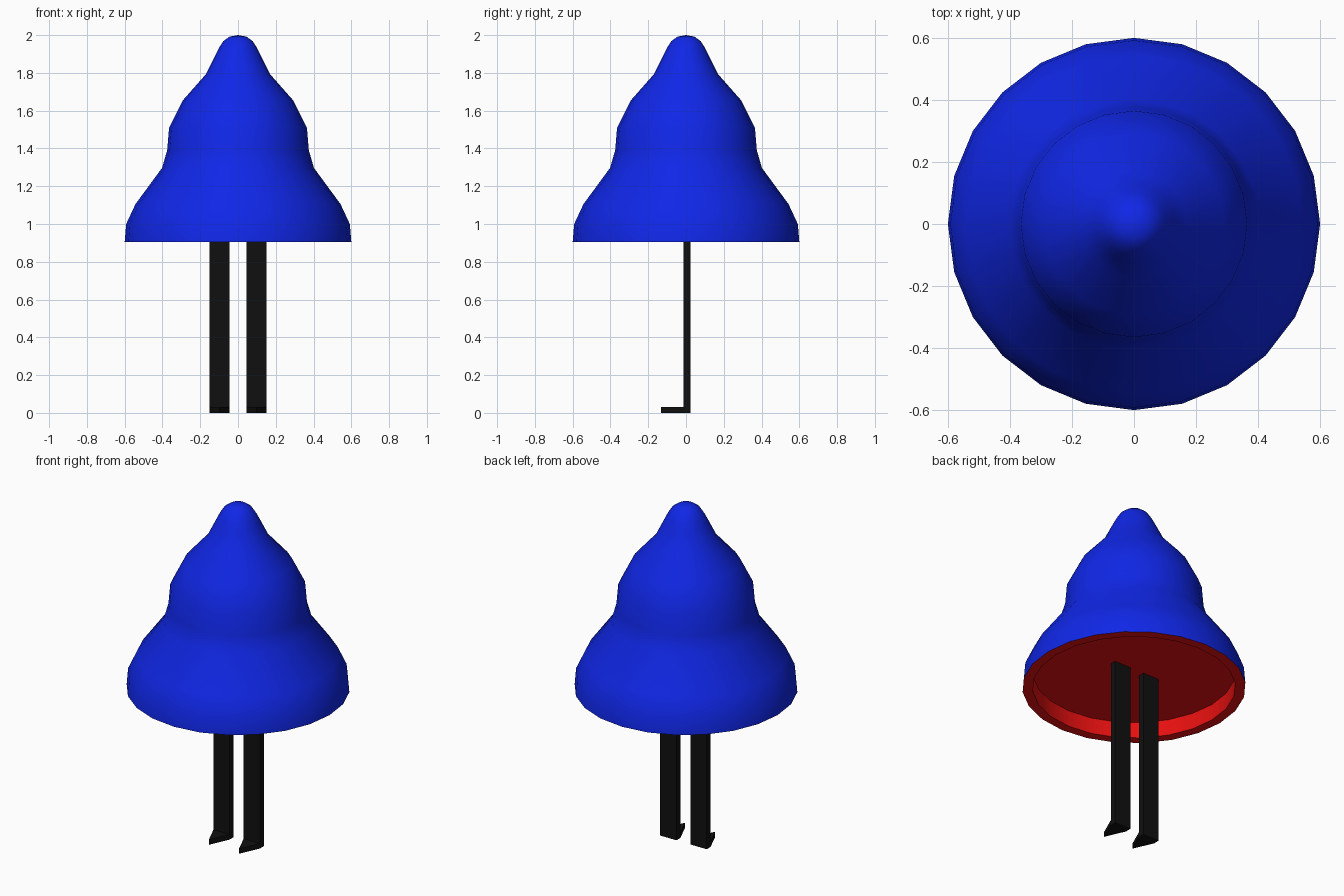
import bpy
import bmesh
import math

if "Cube" in bpy.data.objects:
    bpy.data.objects.remove(bpy.data.objects["Cube"])

SIDES = 24


def material(name, rgb):
    m = bpy.data.materials.new(name)
    m.diffuse_color = (*rgb, 1)
    m.use_nodes = True
    m.node_tree.nodes["Principled BSDF"].inputs["Base Color"].default_value = m.diffuse_color
    return m


blue = material("blue", (0.005, 0.02, 0.8))
red = material("red", (0.8, 0.005, 0.005))
black = material("black", (0.005, 0.005, 0.005))


def add_object(name, bm, mats):
    bmesh.ops.recalc_face_normals(bm, faces=bm.faces)
    mesh = bpy.data.meshes.new(name)
    bm.to_mesh(mesh)
    bm.free()
    for m in mats:
        mesh.materials.append(m)
    ob = bpy.data.objects.new(name, mesh)
    bpy.context.collection.objects.link(ob)
    return ob


# Bell body: closed profile (radius, height) from tip to rim, then inside recess
outer = [(0, 2.0), (0.045, 1.992), (0.078, 1.968), (0.102, 1.93), (0.128, 1.878),
         (0.169, 1.794), (0.291, 1.656), (0.365, 1.508), (0.375, 1.39),
         (0.402, 1.297), (0.543, 1.105), (0.592, 1.0), (0.6, 0.905)]
inner = [(0.545, 0.905), (0.545, 1.0), (0, 1.0)]
profile = outer + inner

bm = bmesh.new()
rings = []
for r, z in profile:
    if r == 0:
        rings.append([bm.verts.new((0, 0, z))] * SIDES)
    else:
        rings.append([bm.verts.new((r * math.cos(math.tau * i / SIDES),
                                    r * math.sin(math.tau * i / SIDES), z))
                      for i in range(SIDES)])
for k, (a, b) in enumerate(zip(rings, rings[1:])):
    for i in range(SIDES):
        j = (i + 1) % SIDES
        corners = list(dict.fromkeys((a[i], a[j], b[j], b[i])))
        face = bm.faces.new(corners)
        # Rim and recess are red
        face.material_index = 1 if k >= len(outer) - 1 else 0
bell = add_object("bell_body", bm, [blue, red])
bpy.context.view_layer.objects.active = bell
bell.select_set(True)
bpy.ops.object.shade_smooth_by_angle(angle=math.radians(50))


def prism(name, outline, z0, z1):
    bm = bmesh.new()
    base = bm.faces.new([bm.verts.new((x, y, z0)) for x, y in outline])
    top = bmesh.ops.extrude_face_region(bm, geom=[base])["geom"]
    for v in top:
        if isinstance(v, bmesh.types.BMVert):
            v.co.z = z1
    if not any(f.normal.z < 0 for f in bm.faces) or base.is_valid is False:
        bm.normal_update()
    # Keep the bottom closed
    bottom = [v for v in bm.verts if abs(v.co.z - z0) < 1e-6]
    if not any(all(v in bottom for v in f.verts) for f in bm.faces):
        bmesh.ops.contextual_create(bm, geom=bottom)
    return add_object(name, bm, [black])


# Flat legs with pointed feet
for side, name in ((-1, "left"), (1, "right")):
    x0, x1 = side * 0.099 - 0.053, side * 0.099 + 0.053
    prism(name + "_leg", [(x0, -0.013), (x1, -0.013), (x1, 0.024), (x0, 0.024)], 0, 1.0)
    prism(name + "_foot", [(x0, -0.013), (side * 0.099, -0.132), (x1, -0.013)], 0, 0.03)
